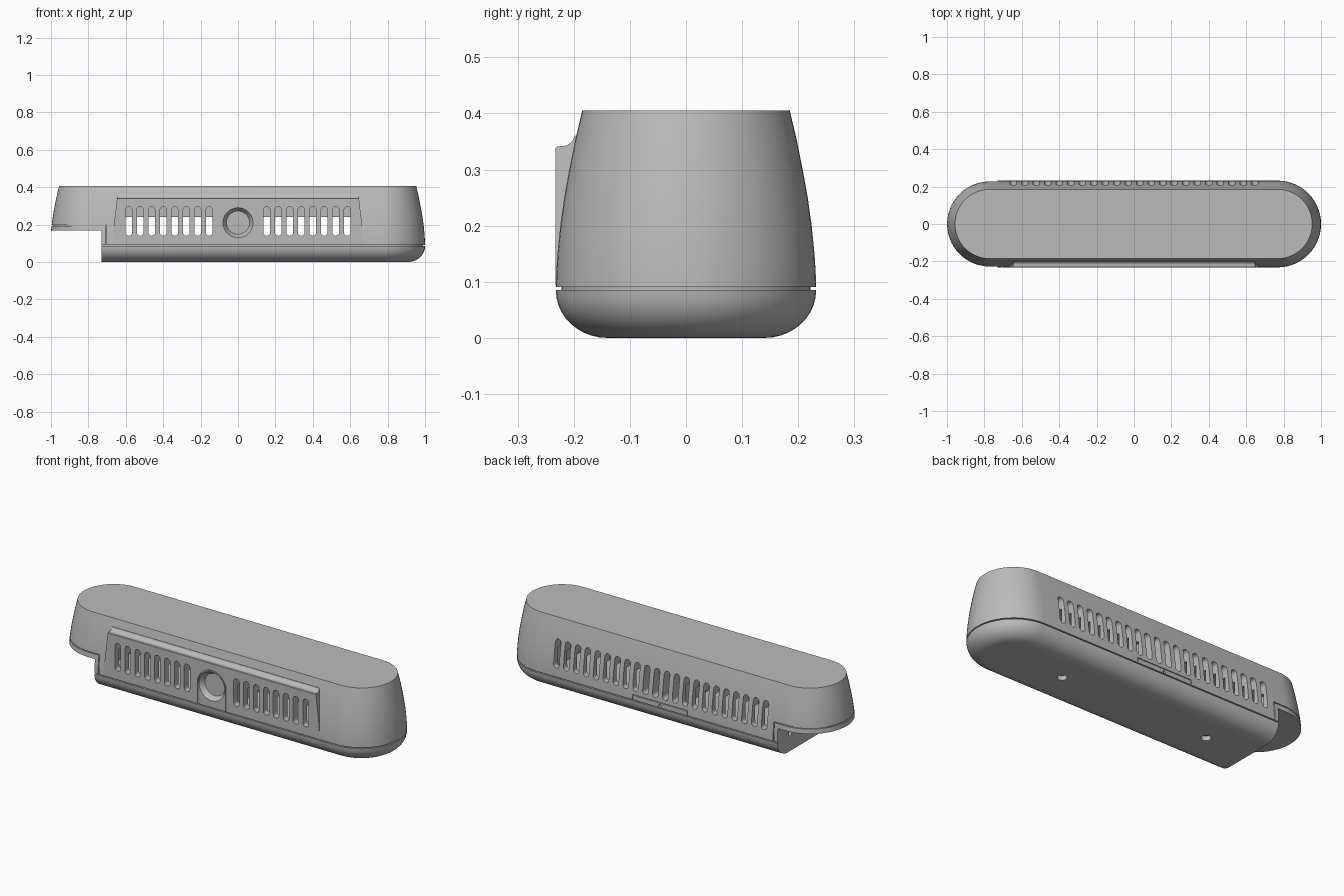
import bpy, bmesh
from math import sin, cos, pi, radians

if "Cube" in bpy.data.objects:
    bpy.data.objects.remove(bpy.data.objects["Cube"])

grey = bpy.data.materials.new("plain_grey")
grey.use_nodes = True
grey.diffuse_color = (0.5, 0.5, 0.5, 1)
grey.node_tree.nodes["Principled BSDF"].inputs["Base Color"].default_value = (0.5, 0.5, 0.5, 1)

LEFT_C, RIGHT_C = -0.772, 0.768     # centres of the rounded ends
PITCH = 0.0615                      # vent spacing


def finish(bm, name):
    bmesh.ops.recalc_face_normals(bm, faces=bm.faces)
    mesh = bpy.data.meshes.new(name)
    bm.to_mesh(mesh)
    bm.free()
    mesh.materials.append(grey)
    ob = bpy.data.objects.new(name, mesh)
    bpy.context.collection.objects.link(ob)
    return ob


def stadium_loft(name, profile, ring=False, n=28):
    """Sweep (radius, z) points round a long rounded outline."""
    bm = bmesh.new()
    loops = []
    for r, z in profile:
        loop = []
        for cx, start in ((RIGHT_C, -pi / 2), (LEFT_C, pi / 2)):
            for i in range(n + 1):
                a = start + pi * i / n
                loop.append(bm.verts.new((cx + r * cos(a), r * sin(a), z)))
        loops.append(loop)
    pairs = list(zip(loops, loops[1:]))
    if ring:
        pairs.append((loops[-1], loops[0]))
    else:
        bm.faces.new(loops[0])
        bm.faces.new(loops[-1])
    for a, b in pairs:
        for i in range(len(a)):
            j = (i + 1) % len(a)
            bm.faces.new((a[i], a[j], b[j], b[i]))
    return finish(bm, name)


def add_prism(bm, outline, y0, y1):
    """Extrude an (x, z) outline along y."""
    front = [bm.verts.new((x, y0, z)) for x, z in outline]
    back = [bm.verts.new((x, y1, z)) for x, z in outline]
    bm.faces.new(front)
    bm.faces.new(back)
    for i in range(len(front)):
        j = (i + 1) % len(front)
        bm.faces.new((front[i], front[j], back[j], back[i]))


def slot_outline(x, z0, z1, r, n=8):
    top = [(x + r * cos(pi * i / n), z1 - r + r * sin(pi * i / n)) for i in range(n + 1)]
    low = [(x - r * cos(pi * i / n), z0 + r - r * sin(pi * i / n)) for i in range(n + 1)]
    return top + low


def arch(r, z0, zc, n=20):
    return [(r, z0)] + [(r * cos(pi * i / n), zc + r * sin(pi * i / n)) for i in range(n + 1)] + [(-r, z0)]


def boxes(name, bounds):
    bm = bmesh.new()
    for x0, x1, y0, y1, z0, z1 in bounds:
        add_prism(bm, [(x0, z0), (x1, z0), (x1, z1), (x0, z1)], y0, y1)
    return finish(bm, name)


def cones(name, specs, axis):
    """Cones from (centre, r_outer, r_inner, depth), centred along an axis."""
    bm = bmesh.new()
    for c, r1, r2, d in specs:
        new = bmesh.ops.create_cone(bm, cap_ends=True, segments=40, radius1=r1, radius2=r2, depth=d)["verts"]
        for v in new:
            x, y, z = v.co
            turned = {"x": (z, x, y), "y": (x, z, y), "z": (x, y, z)}[axis]
            v.co = [p + q for p, q in zip(turned, c)]
    return finish(bm, name)


def combine(target, tool, mode="DIFFERENCE"):
    mod = target.modifiers.new("cut", "BOOLEAN")
    mod.operation, mod.object, mod.solver = mode, tool, "EXACT"
    bpy.context.view_layer.objects.active = target
    bpy.ops.object.modifier_apply(modifier=mod.name)
    bpy.data.objects.remove(tool)


# Main body: rounded base, seam groove, tapering upper shell
base = [(0.14 + 0.092 * sin(pi * i / 20), 0.085 - 0.085 * cos(pi * i / 20)) for i in range(11)]
seam = [(0.222, 0.085), (0.222, 0.091)]
shell = [(0.232, 0.091), (0.231, 0.12), (0.229, 0.15), (0.224, 0.2), (0.217, 0.25),
         (0.208, 0.3), (0.198, 0.35), (0.185, 0.405)]
body = stadium_loft("body", base + seam + shell)

# Raised front panel with a filleted top edge
side = [(-0.15, 0.093), (-0.233, 0.093), (-0.233, 0.17), (-0.233, 0.338), (-0.23, 0.341),
        (-0.212, 0.343), (-0.204, 0.349), (-0.198, 0.36), (-0.15, 0.37)]
bm = bmesh.new()
ends = []
for s in (-1, 1):
    ends.append([bm.verts.new((s * (0.667 - 0.12 * max(0, z - 0.17)), y, z)) for y, z in side])
    bm.faces.new(ends[-1])
for i in range(len(side)):
    j = (i + 1) % len(side)
    bm.faces.new((ends[0][i], ends[0][j], ends[1][j], ends[1][i]))
combine(body, finish(bm, "front_panel"), "UNION")

# Notch under the overhanging end
combine(body, boxes("notch", [(-1.1, -0.73, -0.4, 0.4, -0.1, 0.167)]))

# Hollow chambers behind the vents
combine(body, boxes("chambers", [(s * 0.4 - 0.28, s * 0.4 + 0.28, -0.195, 0.195, 0.12, 0.24) for s in (-1, 1)]))

# Vents: two banks in front, one long row behind
bm = bmesh.new()
for k in range(11):
    for s in (-1, 1):
        x = s * PITCH * (k + 0.5)
        add_prism(bm, slot_outline(x, 0.14, 0.295, 0.0175), 0.165, 0.3)
        if 2 <= k <= 9:
            add_prism(bm, slot_outline(x, 0.14, 0.295, 0.0175), -0.3, -0.17)
combine(body, finish(bm, "vents"))

# Front socket: countersink and tapering bore
combine(body, cones("countersink", [((0, -0.225, 0.21), 0.088, 0.062, 0.04)], "y"))
combine(body, cones("bore", [((0, -0.17, 0.21), 0.063, 0.045, 0.12)], "y"))

# Arched seam around the socket
bm = bmesh.new()
add_prism(bm, arch(0.09, 0.095, 0.21) + arch(0.084, 0.095, 0.21)[::-1], -0.3, -0.226)
combine(body, finish(bm, "arch_seam"))

# Seams: upright ones near the notch, overhang lip, rear tab
uprights = [(-0.708, -0.703, y, y + 0.08, 0.088, 0.197) for y in (-0.295, 0.217)]
tab = [(-0.172, -0.168, 0.222, 0.3, 0.088, 0.12), (0.168, 0.172, 0.222, 0.3, 0.088, 0.12)]
combine(body, boxes("upright_seams", uprights + tab))
combine(body, boxes("tab_seam", [(-0.17, 0.17, 0.222, 0.3, 0.116, 0.12)]))
lip = stadium_loft("lip_seam", [(0.26, 0.193), (0.26, 0.198), (0.218, 0.198), (0.218, 0.193)], ring=True)
combine(lip, boxes("lip_trim", [(-0.705, 1.2, -0.4, 0.4, 0.1, 0.3)]))
combine(body, lip)

# Small screw holes: underside, rear tab and notch wall
combine(body, cones("base_holes", [((s * 0.46, 0, 0), 0.025, 0.025, 0.05) for s in (-1, 1)], "z"))
combine(body, cones("tab_hole", [((0, 0.235, 0.1), 0.008, 0.008, 0.04)], "y"))
combine(body, cones("wall_holes", [((-0.73, s * 0.12, 0.1), 0.014, 0.014, 0.03) for s in (-1, 1)], "x"))

bpy.ops.object.select_all(action="DESELECT")
body.select_set(True)
bpy.context.view_layer.objects.active = body
bpy.ops.object.shade_smooth_by_angle(angle=radians(28))
